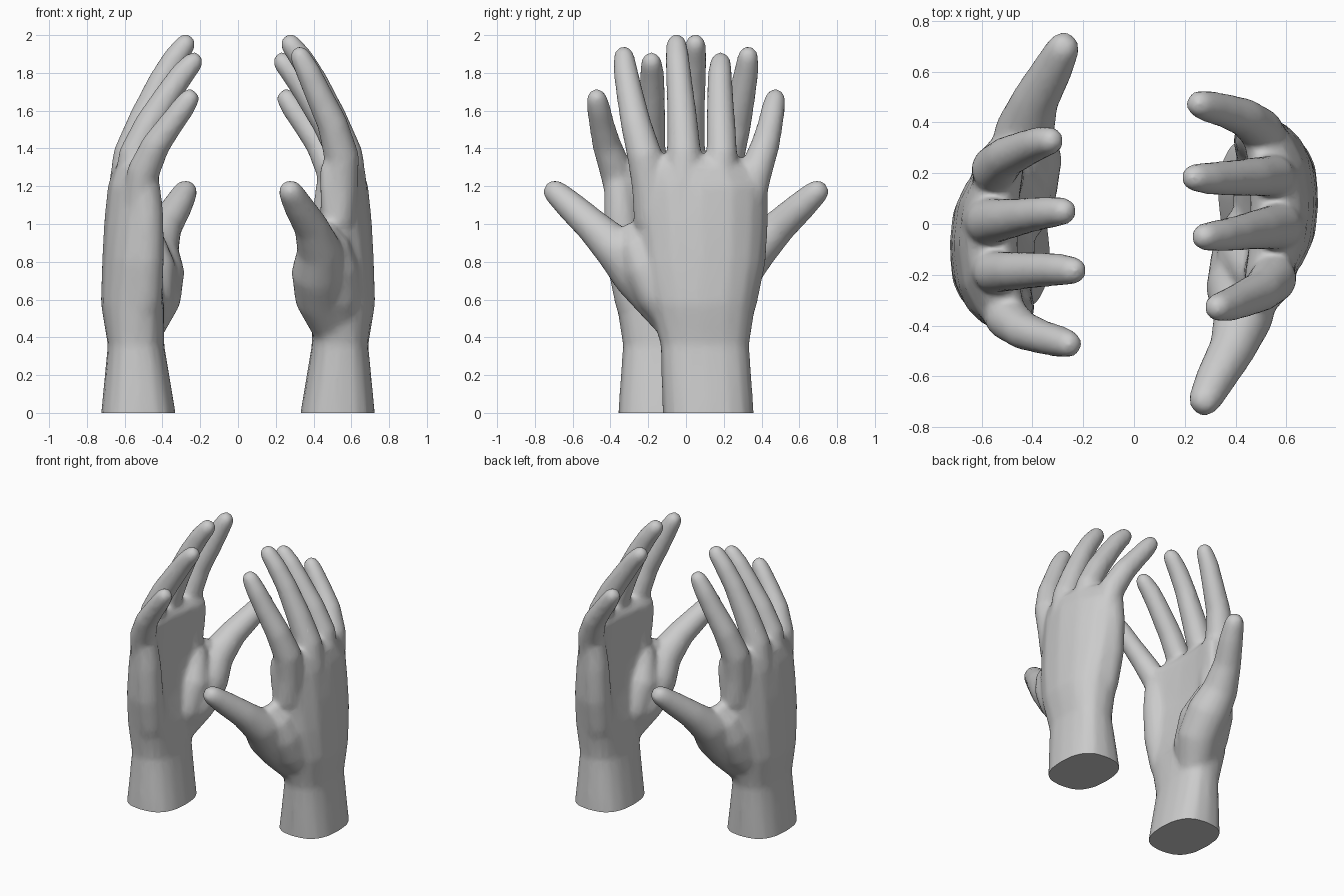
import bpy, bmesh, math
from mathutils import Vector

SIDES = 16


def loft(bm, rings):
    """Skin a list of closed point rings and cap both ends."""
    loops = [[bm.verts.new(p) for p in ring] for ring in rings]
    for a, b in zip(loops, loops[1:]):
        for i in range(SIDES):
            j = (i + 1) % SIDES
            bm.faces.new((a[i], a[j], b[j], b[i]))
    bm.faces.new(loops[0][::-1])
    bm.faces.new(loops[-1])


def palm_ring(z, y0, y1, back, front, bend):
    """Boxy oval section whose edges curl towards the palm."""
    pts = []
    for i in range(SIDES):
        a = 2 * math.pi * i / SIDES
        c, s = math.cos(a), math.sin(a)
        c = math.copysign(abs(c) ** 0.8, c)
        s = math.copysign(abs(s) ** 0.75, s)
        pts.append(Vector(((back + front) / 2 + s * (back - front) / 2 - bend * abs(c) ** 2.5,
                           (y0 + y1) / 2 + c * (y1 - y0) / 2, z)))
    return pts


def digit(bm, path):
    """Round tapering finger along (x, y, z, radius) points with a rounded tip."""
    pts = [(Vector(p[:3]), p[3]) for p in path]
    end, r = pts[-1]
    d = (end - pts[-2][0]).normalized()
    pts += [(end + d * r * 0.55, r * 0.84), (end + d * r * 0.95, r * 0.45)]
    rings = []
    for k, (p, rad) in enumerate(pts):
        t = (pts[min(k + 1, len(pts) - 1)][0] - pts[max(k - 1, 0)][0]).normalized()
        u = Vector((1, 0, 0)) - t * t.x
        u.normalize()
        v = t.cross(u)
        rings.append([p + rad * (u * math.cos(2 * math.pi * i / SIDES)
                                 + v * math.sin(2 * math.pi * i / SIDES)) for i in range(SIDES)])
    loft(bm, rings)


bm = bmesh.new()

# wrist and palm
loft(bm, [palm_ring(*s) for s in (
    (-0.10, -0.12, 0.36, 0.73, 0.32, 0),
    (0.00, -0.125, 0.36, 0.725, 0.33, 0),
    (0.36, -0.135, 0.335, 0.69, 0.39, 0),
    (0.58, -0.20, 0.37, 0.727, 0.39, 0.03),
    (0.80, -0.25, 0.415, 0.72, 0.43, 0.06),
    (1.00, -0.27, 0.43, 0.71, 0.46, 0.09),
    (1.20, -0.285, 0.435, 0.69, 0.46, 0.10),
    (1.30, -0.28, 0.38, 0.66, 0.46, 0.09),
    (1.36, -0.25, 0.28, 0.61, 0.50, 0.06))])

# thumb with its muscle pad
digit(bm, [(0.55, 0.04, 0.34, 0.07), (0.50, -0.03, 0.46, 0.115), (0.44, -0.135, 0.61, 0.14),
           (0.425, -0.26, 0.75, 0.143), (0.43, -0.37, 0.87, 0.118), (0.385, -0.495, 0.99, 0.092),
           (0.32, -0.61, 1.095, 0.08), (0.28, -0.69, 1.168, 0.067)])
digit(bm, [(0.53, 0.03, 0.40, 0.09), (0.47, -0.04, 0.60, 0.13),
           (0.455, -0.12, 0.77, 0.13), (0.48, -0.19, 0.92, 0.09)])
# web between thumb and index
digit(bm, [(0.55, -0.04, 0.46, 0.09), (0.53, -0.14, 0.62, 0.12), (0.515, -0.215, 0.77, 0.12),
           (0.495, -0.265, 0.89, 0.095), (0.475, -0.285, 0.95, 0.06)])
# little finger side pad
digit(bm, [(0.54, 0.23, 0.38, 0.08), (0.50, 0.28, 0.60, 0.10), (0.49, 0.325, 0.82, 0.10),
           (0.485, 0.345, 1.05, 0.092), (0.49, 0.355, 1.20, 0.08)])
# index, middle, ring and little finger
digit(bm, [(0.53, -0.13, 0.82, 0.055), (0.525, -0.182, 1.02, 0.096), (0.54, -0.192, 1.20, 0.096),
           (0.548, -0.218, 1.36, 0.094), (0.50, -0.265, 1.53, 0.082), (0.42, -0.30, 1.70, 0.072),
           (0.37, -0.32, 1.81, 0.066), (0.33, -0.328, 1.885, 0.057)])
digit(bm, [(0.58, 0.00, 1.00, 0.06), (0.59, -0.01, 1.20, 0.095), (0.57, -0.01, 1.37, 0.092),
           (0.50, -0.02, 1.55, 0.082), (0.41, -0.035, 1.75, 0.07), (0.34, -0.045, 1.87, 0.065),
           (0.28, -0.05, 1.95, 0.057)])
digit(bm, [(0.565, 0.15, 1.00, 0.06), (0.57, 0.175, 1.20, 0.088), (0.55, 0.19, 1.37, 0.083),
           (0.47, 0.185, 1.53, 0.078), (0.36, 0.18, 1.70, 0.07), (0.29, 0.18, 1.80, 0.065),
           (0.24, 0.183, 1.855, 0.057)])
digit(bm, [(0.53, 0.28, 0.93, 0.05), (0.525, 0.34, 1.13, 0.08), (0.50, 0.37, 1.28, 0.088),
           (0.435, 0.42, 1.42, 0.077), (0.355, 0.447, 1.53, 0.068), (0.295, 0.462, 1.61, 0.064),
           (0.26, 0.472, 1.66, 0.057)])

mesh = bpy.data.meshes.new("hand_parts")
bm.to_mesh(mesh)
bm.free()
hand = bpy.data.objects.new("right_hand", mesh)
bpy.context.collection.objects.link(hand)

# fuse the parts into one skin
m = hand.modifiers.new("fuse", 'REMESH')
m.mode, m.voxel_size = 'VOXEL', 0.013
m = hand.modifiers.new("soften", 'SMOOTH')
m.factor, m.iterations = 0.5, 22
m = hand.modifiers.new("reduce", 'DECIMATE')
m.ratio = 0.2
deps = bpy.context.evaluated_depsgraph_get()
skin = bpy.data.meshes.new_from_object(hand.evaluated_get(deps))
hand.modifiers.clear()

# flat cut at the wrist
bm = bmesh.new()
bm.from_mesh(skin)
bmesh.ops.bisect_plane(bm, geom=bm.verts[:] + bm.edges[:] + bm.faces[:], plane_co=(0, 0, 0),
                       plane_no=(0, 0, -1), clear_outer=True)
bmesh.ops.holes_fill(bm, edges=[e for e in bm.edges if e.is_boundary], sides=0)
bm.to_mesh(skin)
bm.free()
hand.data = skin
bpy.data.meshes.remove(mesh)

bpy.context.view_layer.objects.active = hand
hand.select_set(True)
bpy.ops.object.shade_smooth_by_angle(angle=math.radians(50))

# opposite hand: the same hand turned half way round
other = hand.copy()
other.name = "left_hand"
other.rotation_euler = (0, 0, math.pi)
bpy.context.collection.objects.link(other)
